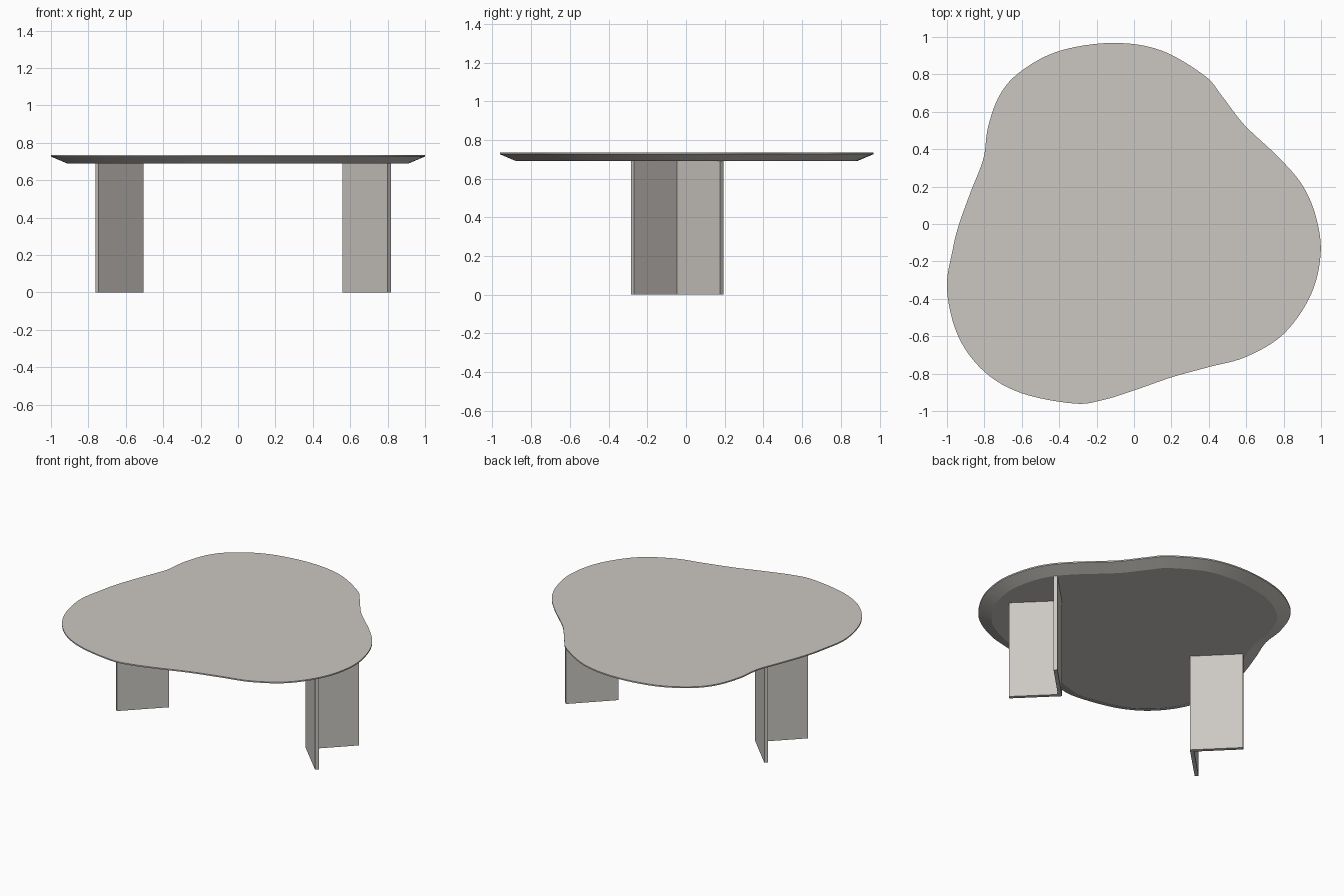
import bpy, bmesh, math
from mathutils import Vector

if "Cube" in bpy.data.objects:
    bpy.data.objects.remove(bpy.data.objects["Cube"])

stone = bpy.data.materials.new("warm grey stone")
stone.diffuse_color = (0.60, 0.575, 0.54, 1)
stone.use_nodes = True
stone.node_tree.nodes["Principled BSDF"].inputs["Base Color"].default_value = stone.diffuse_color


def loft(name, rings):
    """Closed solid skinned through matching rings of 3D points."""
    bm = bmesh.new()
    loops = [[bm.verts.new(p) for p in ring] for ring in rings]
    n = len(loops[0])
    for a, b in zip(loops, loops[1:]):
        for i in range(n):
            j = (i + 1) % n
            bm.faces.new((a[i], a[j], b[j], b[i]))
    bm.faces.new(loops[0])
    bm.faces.new(loops[-1])
    bmesh.ops.recalc_face_normals(bm, faces=bm.faces)
    me = bpy.data.meshes.new(name)
    bm.to_mesh(me)
    bm.free()
    me.materials.append(stone)
    ob = bpy.data.objects.new(name, me)
    bpy.context.collection.objects.link(ob)
    return ob


def smooth_closed(pts, steps):
    """Closed Catmull-Rom curve through the points."""
    out, n = [], len(pts)
    for i in range(n):
        p0, p1, p2, p3 = (Vector(pts[(i + k) % n]) for k in (-1, 0, 1, 2))
        for s in range(steps):
            t = s / steps
            out.append(0.5 * (2 * p1 + (p2 - p0) * t
                              + (2 * p0 - 5 * p1 + 4 * p2 - p3) * t * t
                              + (3 * p1 - p0 - 3 * p2 + p3) * t ** 3))
    return out


# Pebble-shaped table top, clockwise from the back
outline = smooth_closed([
    (-0.12, 0.968), (0.14, 0.93), (0.375, 0.795), (0.47, 0.685), (0.59, 0.53),
    (0.78, 0.35), (0.905, 0.20), (0.975, 0.03), (0.998, -0.16), (0.945, -0.38),
    (0.80, -0.588), (0.60, -0.71), (0.40, -0.765), (0.20, -0.82), (0.0, -0.89),
    (-0.17, -0.942), (-0.32, -0.96), (-0.60, -0.905), (-0.80, -0.79),
    (-0.94, -0.60), (-1.0, -0.35), (-0.97, -0.14), (-0.935, 0.0),
    (-0.87, 0.18), (-0.805, 0.35), (-0.78, 0.52), (-0.715, 0.695),
    (-0.60, 0.82), (-0.40, 0.925)], 6)


def inset(pts, d):
    n, out = len(pts), []
    for i, p in enumerate(pts):
        t = (pts[(i + 2) % n] - pts[i - 2]).normalized()
        out.append(p + Vector((t.y, -t.x)) * d)   # clockwise: inside is right
    return out


def at(pts, z):
    return [(p[0], p[1], z) for p in pts]


top = loft("table_top", [at(inset(outline, 0.085), 0.69),
                         at(outline, 0.726), at(outline, 0.735)])
bpy.context.view_layer.objects.active = top
top.select_set(True)
bpy.ops.object.shade_smooth_by_angle(angle=math.radians(15))

# V-shaped panel legs, opening outward
vee = [(0.56, -0.047), (0.80, -0.285), (0.818, -0.268),
       (0.595, -0.047), (0.818, 0.176), (0.80, 0.193)]
mirror_x = 0.0275
for name, side in (("right_leg", 1), ("left_leg", -1)):
    prof = [(mirror_x + side * (x - mirror_x), y) for x, y in vee]
    loft(name, [at(prof, 0.0), at(prof, 0.692)])
